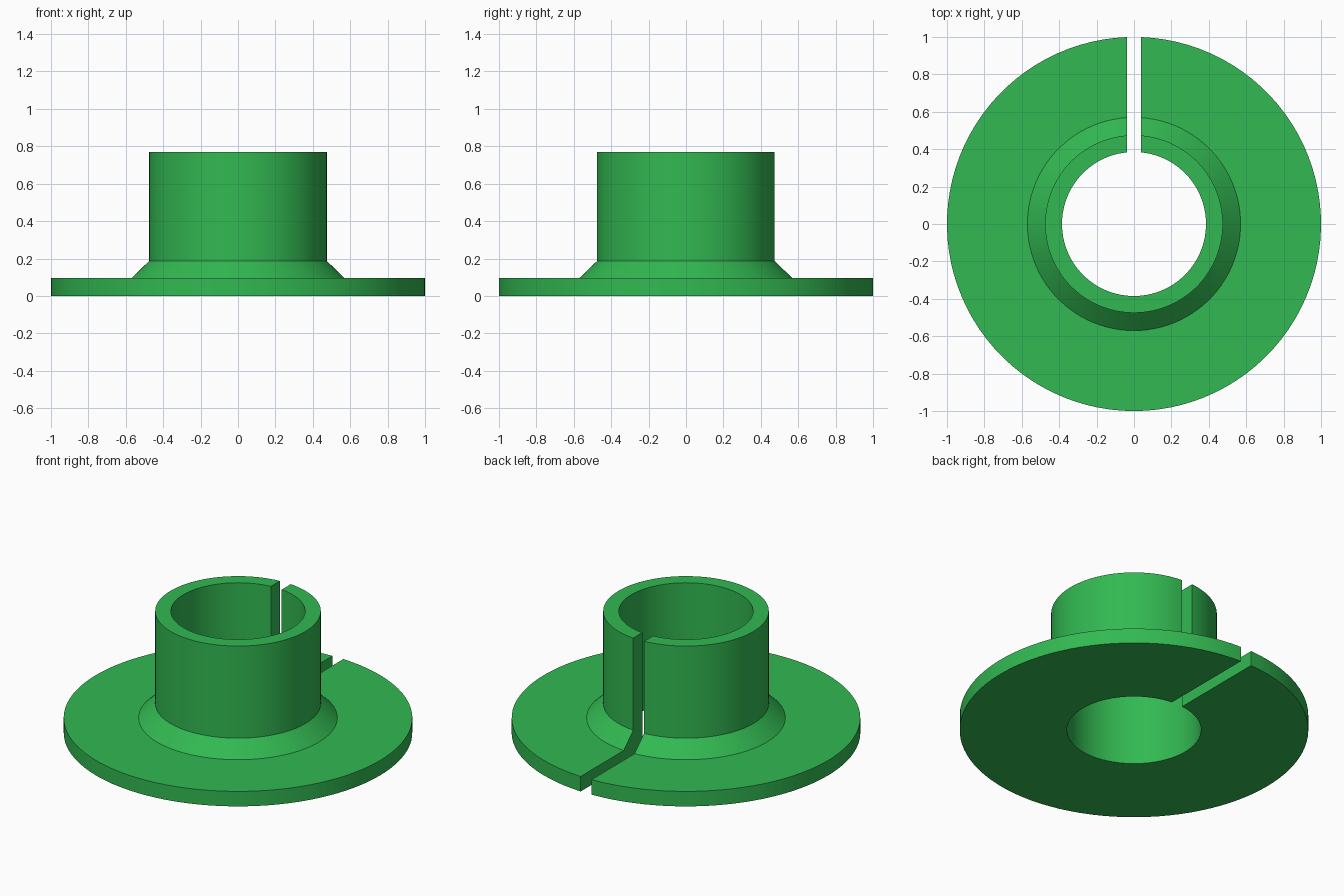
import bpy, bmesh, math

if "Cube" in bpy.data.objects:
    bpy.data.objects.remove(bpy.data.objects["Cube"])

SLIT = 0.038      # half width of the slit at the back
STEPS = 96        # segments around the ring

# Cross-section (radius, height): bore, sleeve, chamfer, flange
PROFILE = [(0.385, 0), (1.0, 0), (1.0, 0.095), (0.57, 0.095),
           (0.475, 0.187), (0.475, 0.77), (0.385, 0.77)]

green = bpy.data.materials.new("green")
green.diffuse_color = (0.032, 0.485, 0.084, 1)
green.use_nodes = True
green.node_tree.nodes["Principled BSDF"].inputs["Base Color"].default_value = green.diffuse_color

# Sweep the section around z, ending on the two parallel slit walls
bm = bmesh.new()
rings = []
for r, z in PROFILE:
    gap = math.asin(SLIT / r)
    ring = []
    for i in range(STEPS + 1):
        a = math.pi / 2 + gap + (2 * math.pi - 2 * gap) * i / STEPS
        ring.append(bm.verts.new((r * math.cos(a), r * math.sin(a), z)))
    rings.append(ring)
for k, a in enumerate(rings):
    b = rings[(k + 1) % len(rings)]
    for i in range(STEPS):
        bm.faces.new((a[i], a[i + 1], b[i + 1], b[i]))

# Flat slit walls
for end in (0, STEPS):
    bm.faces.new([ring[end] for ring in rings])
bmesh.ops.recalc_face_normals(bm, faces=bm.faces)

mesh = bpy.data.meshes.new("flanged_split_bushing")
bm.to_mesh(mesh)
bm.free()
mesh.materials.append(green)
bushing = bpy.data.objects.new("flanged_split_bushing", mesh)
bpy.context.collection.objects.link(bushing)

# Smooth round walls, keep the rims sharp
bpy.context.view_layer.objects.active = bushing
bushing.select_set(True)
bpy.ops.object.shade_smooth_by_angle(angle=math.radians(30))
